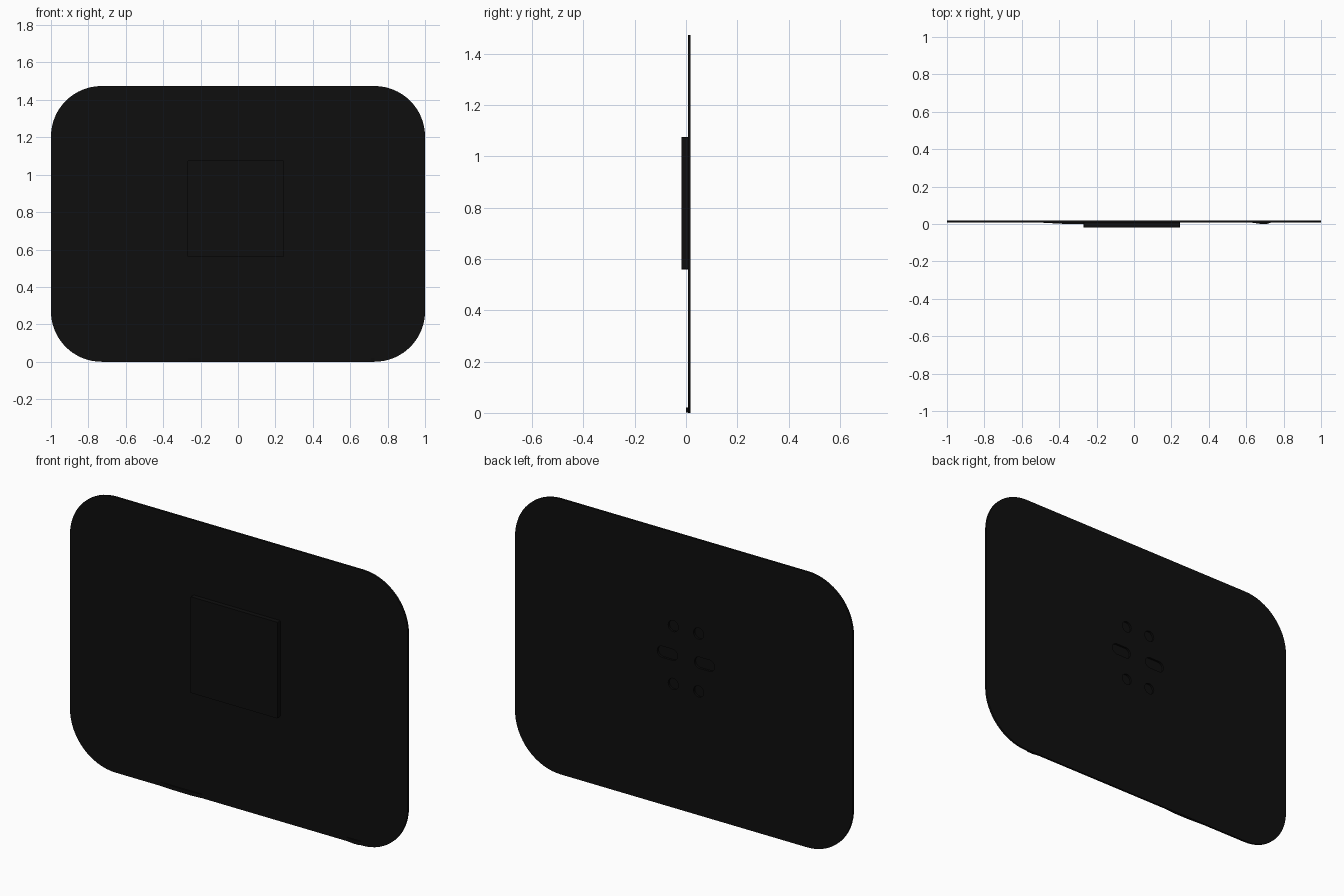
import bpy, bmesh, math

if "Cube" in bpy.data.objects:
    bpy.data.objects.remove(bpy.data.objects["Cube"])

black = bpy.data.materials.new("matte black")
black.use_nodes = True
colour = (0.0045, 0.0045, 0.0045, 1)
black.diffuse_color = colour
black.node_tree.nodes["Principled BSDF"].inputs["Base Color"].default_value = colour

PLATE_FRONT, PLATE_BACK, BOX_FRONT = 0.007, 0.018, -0.018
MID_X, MID_Z = -0.012, 0.8175  # centre of the mount


def rounded_outline(cx, cz, width, height, radius, steps):
    """Rounded rectangle in the xz plane."""
    points = []
    for corner, (sx, sz) in enumerate([(1, 1), (-1, 1), (-1, -1), (1, -1)]):
        for i in range(steps + 1):
            a = math.pi / 2 * (corner + i / steps)
            points.append((cx + sx * (width / 2 - radius) + radius * math.cos(a),
                           cz + sz * (height / 2 - radius) + radius * math.sin(a)))
    return points


def extrude(name, outline, start, direction):
    """Solid made by sweeping a closed outline along a direction."""
    bm = bmesh.new()
    face = bm.faces.new([bm.verts.new(p) for p in start(outline)])
    swept = bmesh.ops.extrude_face_region(bm, geom=[face])["geom"]
    bmesh.ops.translate(bm, vec=direction,
                        verts=[v for v in swept if isinstance(v, bmesh.types.BMVert)])
    bmesh.ops.remove_doubles(bm, verts=bm.verts, dist=1e-5)
    bmesh.ops.recalc_face_normals(bm, faces=bm.faces)
    mesh = bpy.data.meshes.new(name)
    bm.to_mesh(mesh)
    bm.free()
    mesh.materials.append(black)
    obj = bpy.data.objects.new(name, mesh)
    bpy.context.collection.objects.link(obj)
    return obj


def panel(name, outline, y0, y1):
    return extrude(name, outline, lambda o: [(x, y0, z) for x, z in o], (0, y1 - y0, 0))


# Large rounded backing plate and the square mount on its front
plate = panel("backing_plate", rounded_outline(0, 0.737, 2, 1.474, 0.27, 16),
              PLATE_FRONT, PLATE_BACK)
panel("mount_block", rounded_outline(MID_X, MID_Z, 0.515, 0.515, 0.004, 2),
      BOX_FRONT, PLATE_FRONT)

# Screw holes and slots through the plate, closed off by the block
cutters = []
for side in (-1, 1):
    for level in (-1, 1):
        cutters.append(panel("screw_hole_cutter", rounded_outline(
            MID_X + side * 0.075, MID_Z + level * 0.155, 0.06, 0.06, 0.03, 6), 0, 0.03))
    cutters.append(panel("slot_cutter", rounded_outline(
        MID_X + side * 0.11, MID_Z, 0.12, 0.06, 0.03, 6), 0, 0.03))
for cutter in cutters:
    cutter.hide_render = True
    cutter.hide_viewport = True
    cut = plate.modifiers.new("hole", "BOOLEAN")
    cut.operation = "DIFFERENCE"
    cut.solver = "EXACT"
    cut.object = cutter

# Shallow swellings along the bottom front edge
for name, left, peak_a, peak_b, right in [("right_edge_swelling", -0.49, -0.36, -0.27, -0.2),
                                          ("left_edge_swelling", 0.63, 0.68, 0.71, 0.73)]:
    profile = [(left, PLATE_FRONT), (peak_a, 0), (peak_b, 0), (right, PLATE_FRONT)]
    extrude(name, profile, lambda o: [(x, y, 0.001) for x, y in o], (0, 0, 0.02))

# Smooth corners with crisp edges
bpy.ops.object.select_all(action="DESELECT")
plate.select_set(True)
bpy.context.view_layer.objects.active = plate
bpy.ops.object.shade_smooth_by_angle(angle=math.radians(30))
